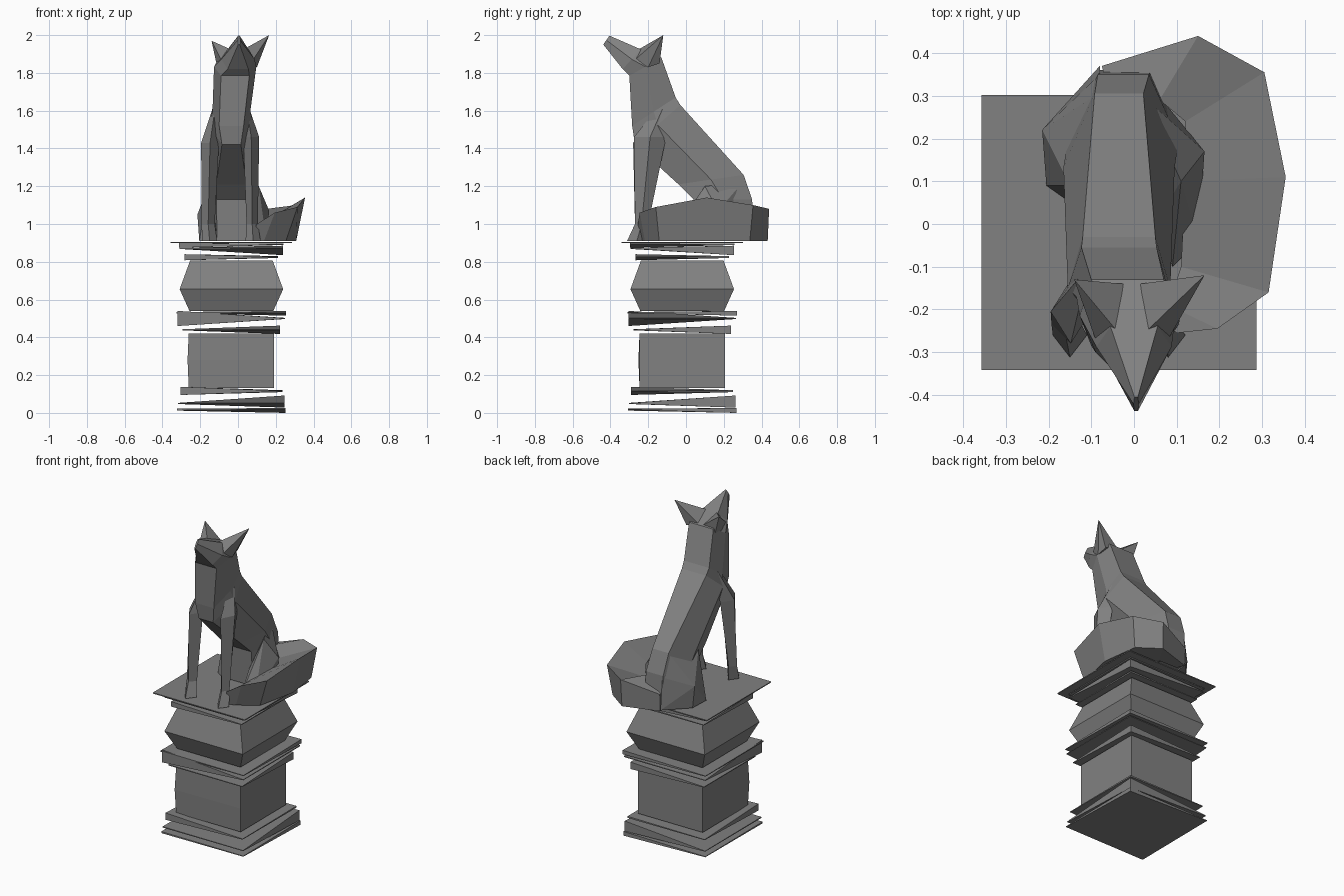
import bpy, bmesh
from mathutils import Vector

stone = bpy.data.materials.new("dark_stone")
stone.diffuse_color = (0.22, 0.22, 0.22, 1)


def mesh_object(name, bm):
    bmesh.ops.recalc_face_normals(bm, faces=bm.faces[:])
    me = bpy.data.meshes.new(name)
    bm.to_mesh(me)
    bm.free()
    me.materials.append(stone)
    ob = bpy.data.objects.new(name, me)
    bpy.context.collection.objects.link(ob)
    return ob


def loft(name, rings):
    """Skin a list of equal-length point rings and cap both ends."""
    bm = bmesh.new()
    rows = [[bm.verts.new(p) for p in r] for r in rings]
    n = len(rows[0])
    for a, b in zip(rows, rows[1:]):
        for i in range(n):
            j = (i + 1) % n
            bm.faces.new((a[i], a[j], b[j], b[i]))
    bm.faces.new(rows[0])
    bm.faces.new(rows[-1])
    return mesh_object(name, bm)


def hull(name, pts):
    bm = bmesh.new()
    for p in pts:
        bm.verts.new(p)
    bmesh.ops.convex_hull(bm, input=bm.verts[:])
    return mesh_object(name, bm)


CX, CY = -0.035, -0.02


def square(h, z):
    return [(CX - h, CY - h, z), (CX + h, CY - h, z), (CX + h, CY + h, z), (CX - h, CY + h, z)]


def wedge_slab(name, h, tip, near, far):
    """Square slab whose side corners pinch to a tip; near is (-x,-y), far is (+x,+y)."""
    e = 0.002
    rings = []
    for k, s in ((0, -1), (1, 1)):
        zs = (near[k], tip + s * e, far[k], tip + s * e)
        rings.append([(x, y, z) for (x, y, _), z in zip(square(h, 0), zs)])
    loft(name, rings)


# Pedestal: pinched mouldings
for i, (h, tip, near, far) in enumerate([
    (0.287, 0.018, (0.012, 0.022), (0.0, 0.026)),
    (0.282, 0.05, (0.047, 0.053), (0.028, 0.092)),
    (0.27, 0.115, (0.095, 0.138), (0.11, 0.12)),
    (0.258, 0.44, (0.437, 0.443), (0.418, 0.462)),
    (0.285, 0.50, (0.46, 0.54), (0.497, 0.503)),
    (0.29, 0.53, (0.527, 0.534), (0.515, 0.54)),
    (0.247, 0.825, (0.808, 0.84), (0.82, 0.83)),
    (0.274, 0.872, (0.868, 0.875), (0.835, 0.885)),
    (0.277, 0.892, (0.875, 0.9), (0.889, 0.896)),
]):
    wedge_slab(f"moulding_{i + 1}", h, tip, near, far)

# Pedestal: main blocks, the middle one with one swollen corner
block_mid = square(0.226, 0.28)
block_mid[0] = (CX - 0.232, CY - 0.232, 0.28)
loft("pedestal_block", [square(0.226, 0.133), block_mid, square(0.226, 0.42)])
loft("pedestal_bulge", [square(0.222, 0.54), square(0.274, 0.655), square(0.218, 0.808)])
loft("top_plate", [square(0.322, 0.899), square(0.322, 0.905)])


# Body, neck and head: six-sided sections from front line to back line
def section(cx, wf, wm, wb, yf, zf, yb, zb):
    ym, zm = (yf + yb) / 2, (zf + zb) / 2
    return [(cx - wf, yf, zf), (cx - wm, ym, zm), (cx - wb, yb, zb),
            (cx + wb, yb, zb), (cx + wm, ym, zm), (cx + wf, yf, zf)]


torso = [(-0.02, 0.09, 0.13, 0.06, 0.05, 0.91, 0.36, 0.93),
         (-0.025, 0.09, 0.13, 0.06, 0.04, 1.13, 0.35, 1.13),
         (-0.035, 0.08, 0.13, 0.057, -0.04, 1.21, 0.305, 1.26),
         (-0.035, 0.05, 0.12, 0.085, -0.27, 1.42, -0.03, 1.63),
         (-0.035, 0.065, 0.1, 0.088, -0.285, 1.52, -0.055, 1.67)]
neck_top = (-0.015, 0.075, 0.112, 0.085, -0.30, 1.785, -0.13, 1.88)
loft("body", [section(*s) for s in torso + [neck_top]])
loft("head", [section(*s) for s in (
    neck_top,
    (0.0, 0.055, 0.088, 0.055, -0.335, 1.82, -0.24, 1.925),
    (0.005, 0.004, 0.006, 0.004, -0.438, 1.95, -0.405, 1.997))])

# Ears, sweeping back from the brow
for name, s, tip in (("left_ear", -1, (-0.14, -0.13, 1.97)), ("right_ear", 1, (0.165, -0.12, 2.0))):
    c = -0.005
    hull(name, [tip, (c + s * 0.035, -0.25, 1.925), (c + s * 0.085, -0.27, 1.87),
                (c + s * 0.105, -0.2, 1.83), (c + s * 0.10, -0.14, 1.85), (c + s * 0.02, -0.14, 1.885)])


# Front legs: four-sided sections
def leg(name, rows):
    loft(name, [[(x - w, y, z), (x, y - d, z), (x + w, y, z), (x, y + d, z)]
                for x, y, w, d, z in rows])


leg("left_front_leg", [(-0.12, -0.13, 0.012, 0.03, 1.62), (-0.148, -0.205, 0.047, 0.075, 1.43),
                       (-0.158, -0.235, 0.035, 0.035, 1.0), (-0.15, -0.26, 0.04, 0.052, 0.91)])
leg("right_front_leg", [(0.045, -0.12, 0.012, 0.03, 1.62), (0.07, -0.19, 0.042, 0.085, 1.46),
                        (0.075, -0.235, 0.03, 0.035, 1.0), (0.08, -0.26, 0.04, 0.052, 0.91)])

# Haunches with hind feet
hull("left_haunch", [(-0.215, 0.22, 1.05), (-0.205, 0.09, 0.91), (-0.12, 0.03, 0.91), (-0.2, 0.22, 0.91),
                     (-0.08, 0.37, 0.92), (-0.08, 0.35, 1.12), (-0.092, 0.3, 1.25), (-0.15, 0.09, 1.22)])
hull("right_haunch", [(0.165, 0.17, 1.07), (0.11, 0.1, 1.2), (0.15, -0.04, 0.91), (0.09, -0.1, 0.91),
                      (0.06, 0.02, 1.02), (0.14, 0.2, 0.91), (0.05, 0.31, 0.92), (0.02, 0.3, 1.22)])

# Curled tail: outer ridge, inner edge and flat underside
tail = []
for ox, oy, h, ix, iy, hi, t in [
        (-0.075, 0.37, 1.02, -0.06, 0.30, 1.02, 0.1), (0.15, 0.44, 1.08, 0.06, 0.29, 1.08, 0.05),
        (0.305, 0.355, 1.10, 0.12, 0.24, 1.03, 0.15), (0.355, 0.11, 1.14, 0.12, 0.10, 1.0, 0.2),
        (0.315, -0.16, 1.09, 0.11, -0.10, 0.99, 0.3), (0.195, -0.245, 1.06, 0.08, -0.19, 0.98, 0.5),
        (0.1, -0.255, 1.0, 0.06, -0.225, 0.97, 0.6)]:
    o, i = Vector((ox, oy, 0)), Vector((ix, iy, 0))
    up = Vector((0, 0, 1))
    tail.append([o + up * h, i + up * hi, o.lerp(i, 0.9) + up * 0.915, o.lerp(i, t) + up * 0.91])
loft("tail", tail)
